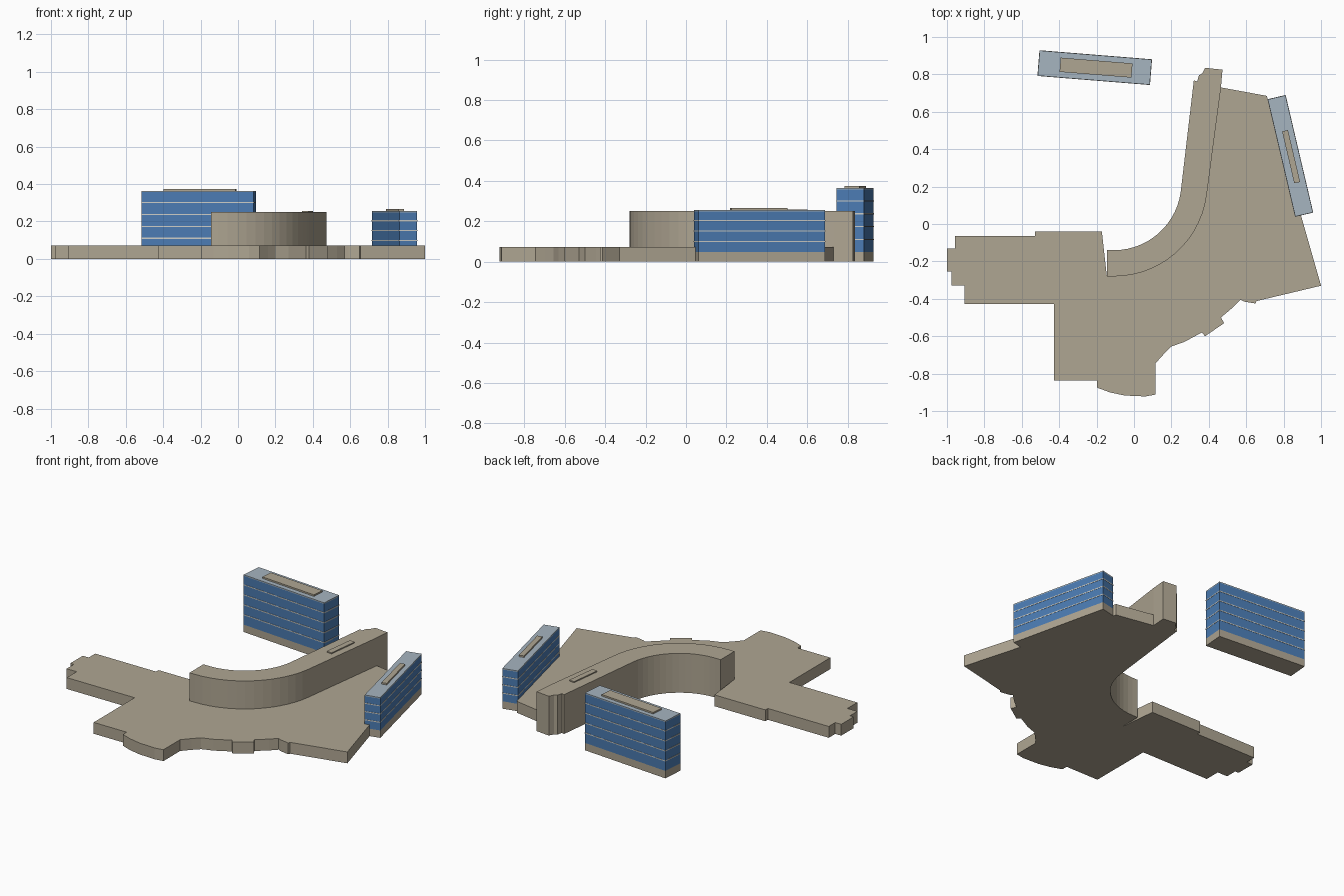
import bpy, bmesh, math
from mathutils import Matrix

if "Cube" in bpy.data.objects:
    bpy.data.objects.remove(bpy.data.objects["Cube"])


def material(name, rgb):
    m = bpy.data.materials.new(name)
    m.diffuse_color = (*rgb, 1)
    m.use_nodes = True
    m.node_tree.nodes["Principled BSDF"].inputs["Base Color"].default_value = m.diffuse_color
    return m


STONE = material("warm_stone", (0.43, 0.38, 0.29))
GLASS = material("blue_glass", (0.07, 0.20, 0.45))
ROOF = material("grey_blue_roof", (0.38, 0.46, 0.53))
TRIM = material("pale_trim", (0.62, 0.62, 0.58))


def link(name, bm, mat):
    bmesh.ops.recalc_face_normals(bm, faces=bm.faces)
    me = bpy.data.meshes.new(name)
    bm.to_mesh(me)
    bm.free()
    me.materials.append(mat)
    ob = bpy.data.objects.new(name, me)
    bpy.context.collection.objects.link(ob)
    return ob


def prism(name, outline, z0, z1, mat):
    """Extrude a plan outline between two heights."""
    bm = bmesh.new()
    face = bm.faces.new([bm.verts.new((x, y, z0)) for x, y in outline])
    out = bmesh.ops.extrude_face_region(bm, geom=[face])
    for v in out["geom"]:
        if isinstance(v, bmesh.types.BMVert):
            v.co.z = z1
    return link(name, bm, mat)


def block(name, centre, size, angle, z0, z1, mat):
    """Upright box turned about z."""
    bm = bmesh.new()
    m = (Matrix.Translation((*centre, (z0 + z1) / 2))
         @ Matrix.Rotation(math.radians(angle), 4, 'Z')
         @ Matrix.Diagonal((*size, z1 - z0, 1)))
    bmesh.ops.create_cube(bm, size=1, matrix=m)
    return link(name, bm, mat)


def arc(radius, a0, a1, n=14, centre=(-0.107, 0.22)):
    pts = []
    for i in range(n + 1):
        a = math.radians(a0 + (a1 - a0) * i / n)
        pts.append((centre[0] + radius * math.cos(a), centre[1] + radius * math.sin(a)))
    return pts


# Curved wing: outer and inner arcs with a stepped far end
outer = [(-0.145, -0.28)] + arc(0.50, -90, -7.5) + [(0.465, 0.73)]
inner = arc(0.36, -7.5, -90) + [(-0.145, -0.14)]
wing_end = [(0.473, 0.825), (0.38, 0.835), (0.365, 0.805), (0.347, 0.795),
            (0.338, 0.762), (0.32, 0.768)]
prism("curved_wing", outer + wing_end + inner, 0, 0.25, STONE)
block("wing_roof_plant", (0.372, 0.50), (0.036, 0.20), -7, 0.25, 0.257, STONE)

# Podium: follows the wing's outer wall, then round the site clockwise
podium = outer + [
    (0.71, 0.685), (1.0, -0.33), (0.655, -0.412), (0.65, -0.425), (0.59, -0.415),
    (0.57, -0.405), (0.53, -0.445), (0.465, -0.50), (0.482, -0.53), (0.38, -0.60),
    (0.363, -0.58), (0.27, -0.63), (0.20, -0.655), (0.16, -0.695), (0.115, -0.745),
    (0.115, -0.912), (0.06, -0.922), (-0.05, -0.917), (-0.13, -0.90), (-0.197, -0.875),
    (-0.197, -0.838), (-0.428, -0.838), (-0.428, -0.427), (-0.905, -0.427),
    (-0.905, -0.328), (-0.975, -0.328), (-0.975, -0.255), (-1.0, -0.255),
    (-1.0, -0.13), (-0.958, -0.13), (-0.958, -0.065), (-0.53, -0.065),
    (-0.53, -0.04), (-0.172, -0.04)]
prism("podium", podium, 0, 0.072, STONE)


def tower(name, centre, size, angle, top, floors, plant_centre, plant_size, plant_top):
    base, slab = 0.047, 0.007
    block(name + "_base", centre, size, angle, 0, base, STONE)
    block(name + "_glazing", centre, size, angle, base, top - slab, GLASS)
    block(name + "_roof", centre, size, angle, top - slab, top, ROOF)
    # Thin floor bands wrapped round the glass
    step = (top - base) / floors
    band = (size[0] + 0.003, size[1] + 0.003)
    for i in range(1, floors):
        z = base + step * i
        block(f"{name}_floor_band_{i}", centre, band, angle, z - 0.003, z + 0.003, TRIM)
    block(name + "_roof_plant", plant_centre, plant_size, angle, top, plant_top, STONE)


tower("rear_tower", (-0.21, 0.836), (0.601, 0.135), -4.6, 0.364, 5,
      (-0.203, 0.836), (0.385, 0.076), 0.374)
tower("side_tower", (0.836, 0.364), (0.643, 0.097), -76.8, 0.256, 4,
      (0.84, 0.36), (0.285, 0.032), 0.266)
